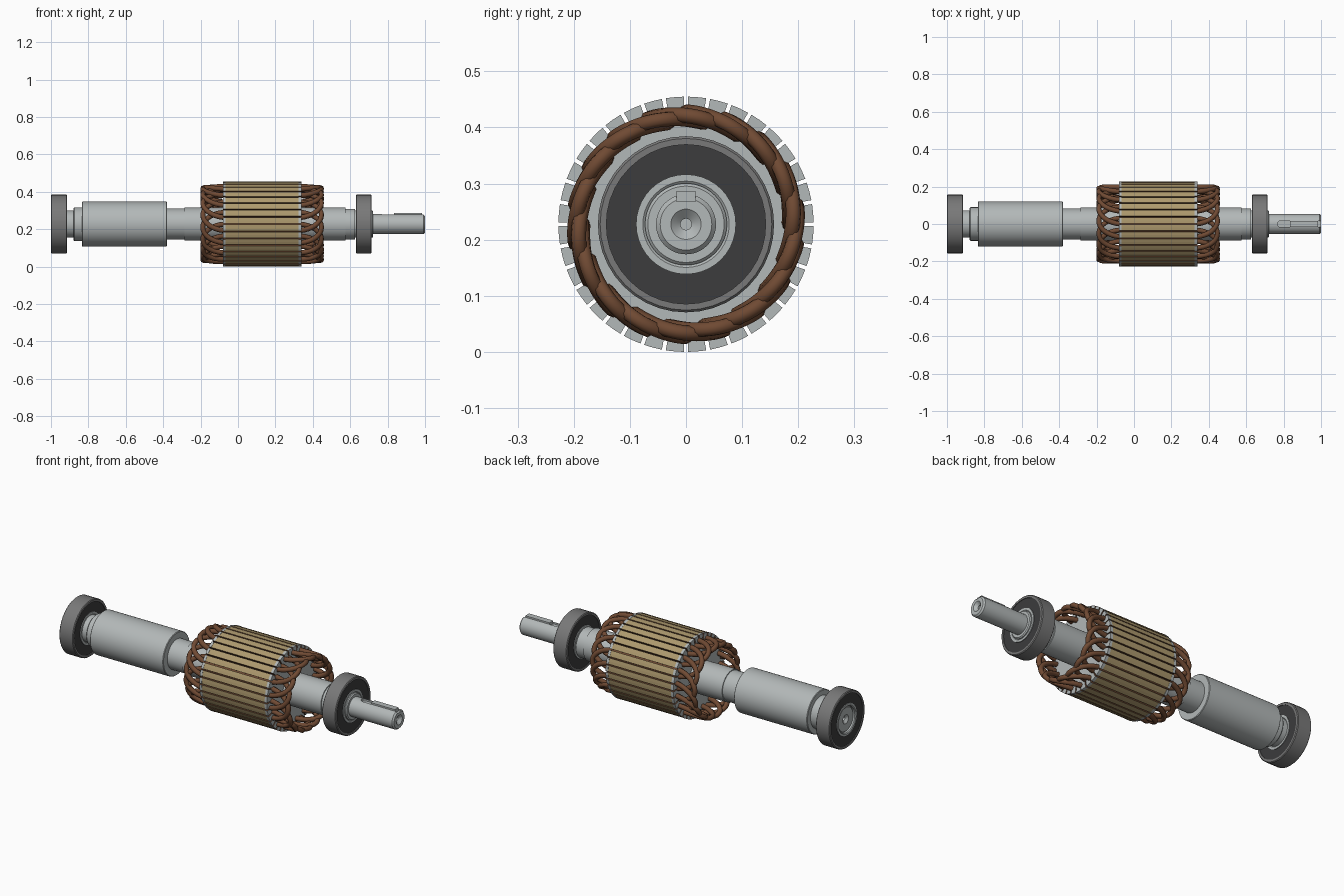
import bpy, bmesh, math
from math import sin, cos, pi, radians

if "Cube" in bpy.data.objects:
    bpy.data.objects.remove(bpy.data.objects["Cube"])

ZC = 0.2275  # height of the shaft axis


def material(name, rgb):
    m = bpy.data.materials.new(name)
    m.diffuse_color = (*rgb, 1)
    m.use_nodes = True
    m.node_tree.nodes["Principled BSDF"].inputs["Base Color"].default_value = m.diffuse_color
    return m


STEEL = material("light steel", (0.45, 0.48, 0.48))
RING = material("bearing grey", (0.19, 0.19, 0.19))
SEAL = material("black seal", (0.045, 0.045, 0.047))
TAN = material("tan lamination", (0.42, 0.32, 0.155))
COPPER = material("brown copper", (0.16, 0.068, 0.033))


def finish(name, bm, mats, smooth=None):
    bmesh.ops.recalc_face_normals(bm, faces=bm.faces)
    me = bpy.data.meshes.new(name)
    bm.to_mesh(me)
    bm.free()
    ob = bpy.data.objects.new(name, me)
    bpy.context.collection.objects.link(ob)
    for m in mats:
        me.materials.append(m)
    if smooth:
        activate(ob)
        bpy.ops.object.shade_smooth_by_angle(angle=radians(smooth))
    return ob


def activate(ob):
    bpy.ops.object.select_all(action='DESELECT')
    ob.select_set(True)
    bpy.context.view_layer.objects.active = ob


def lathe(name, profile, mat, n=48, closed=False):
    """Turn (x, radius) points around the shaft axis."""
    bm = bmesh.new()
    rings = []
    for x, r in profile:
        if r == 0:
            rings.append([bm.verts.new((x, 0, ZC))] * n)
        else:
            rings.append([bm.verts.new((x, r * sin(2 * pi * i / n), ZC + r * cos(2 * pi * i / n)))
                          for i in range(n)])
    pairs = list(zip(rings, rings[1:]))
    if closed:
        pairs.append((rings[-1], rings[0]))
    for a, b in pairs:
        for i in range(n):
            j = (i + 1) % n
            vs = list(dict.fromkeys((a[i], a[j], b[j], b[i])))
            bm.faces.new(vs)
    return finish(name, bm, [mat], 32)


def extrude(bm, pts, axis_vec):
    """Extrude a closed outline; returns (side faces, cap faces)."""
    lo = [bm.verts.new(p) for p in pts]
    hi = [bm.verts.new([c + d for c, d in zip(p, axis_vec)]) for p in pts]
    n = len(pts)
    sides = [bm.faces.new((lo[i], lo[(i + 1) % n], hi[(i + 1) % n], hi[i])) for i in range(n)]
    return sides, [bm.faces.new(lo), bm.faces.new(hi)]


# stepped shaft with centre-drilled ends
shaft = lathe("shaft", [
    (-0.95, 0), (-0.95, 0.01), (-0.978, 0.01), (-0.99, 0.025), (-0.99, 0.066), (-0.983, 0.073),
    (-0.88, 0.073), (-0.88, 0.085), (-0.875, 0.09), (-0.835, 0.09),
    (-0.835, 0.117), (-0.832, 0.12), (-0.383, 0.12), (-0.38, 0.117), (-0.38, 0.083),
    (-0.285, 0.083), (-0.285, 0.088), (0.575, 0.088), (0.575, 0.082), (0.625, 0.082),
    (0.625, 0.073), (0.718, 0.073), (0.723, 0.068), (0.723, 0.0535), (0.992, 0.0535),
    (1.0, 0.046), (1.0, 0.027), (0.985, 0.01), (0.955, 0.01), (0.955, 0)], STEEL)

# keyway cut, open at the shaft end, rounded at the inner end
bm = bmesh.new()
arc = [(0.784 - 0.017 * sin(pi * i / 8), 0.017 * cos(pi * i / 8), ZC + 0.041) for i in range(9)]
extrude(bm, arc + [(1.02, -0.017, ZC + 0.041), (1.02, 0.017, ZC + 0.041)], (0, 0, 0.05))
cutter = finish("keyway_cutter", bm, [STEEL])
cutter.hide_render = True
mod = shaft.modifiers.new("keyway", 'BOOLEAN')
mod.operation = 'DIFFERENCE'
mod.solver = 'EXACT'
mod.object = cutter
activate(shaft)
bpy.ops.object.modifier_apply(modifier=mod.name)
bpy.data.objects.remove(cutter)

# key seated in the keyway
bm = bmesh.new()
extrude(bm, [(x, y, ZC + 0.041) for x, y in
             ((0.835, -0.0165), (0.985, -0.0165), (0.985, 0.0165), (0.835, 0.0165))], (0, 0, 0.018))
finish("shaft_key", bm, [STEEL])

# sealed bearings
for side, x0, x1 in (("left", -1.0, -0.913), ("right", 0.63, 0.715)):
    c = 0.004
    lathe(side + "_bearing_outer_ring", [
        (x0, 0.142), (x0, 0.157 - c), (x0 + c, 0.157), (x1 - c, 0.157), (x1, 0.157 - c), (x1, 0.142)],
        RING, 40, True)
    lathe(side + "_bearing_seal", [
        (x0 + c, 0.088), (x0 + c, 0.143), (x1 - c, 0.143), (x1 - c, 0.088)], SEAL, 40, True)
    lathe(side + "_bearing_inner_ring", [
        (x0, 0.077), (x0, 0.089), (x1, 0.089), (x1, 0.077), (x1 - c, 0.072), (x0 + c, 0.072)],
        STEEL, 40, True)

# slotted core: tan stack between two thin steel end plates
SLOTS, HALF = 36, 0.0035


def slotted_disc(name, x0, x1, r, outer_mat):
    bm = bmesh.new()
    pts = []
    for k in range(SLOTS):
        a, step = 2 * pi * k / SLOTS, 2 * pi / SLOTS
        d, db = HALF / r, HALF / 0.19
        for rad, ang in ((r, a + d), (r, a + step / 2), (r, a + step - d),
                         (0.19, a + step - db), (0.19, a + step + db)):
            pts.append((x0, rad * sin(ang), ZC + rad * cos(ang)))
    sides, caps = extrude(bm, pts, (x1 - x0, 0, 0))
    for i, f in enumerate(sides):
        f.material_index = 0 if i % 5 < 2 else 1   # tooth faces / slot walls
    for f in caps:
        f.material_index = 2
    finish(name, bm, [outer_mat, COPPER, STEEL])


slotted_disc("core_stack", -0.066, 0.324, 0.2265, TAN)
slotted_disc("left_end_plate", -0.081, -0.066, 0.2275, STEEL)
slotted_disc("right_end_plate", 0.324, 0.339, 0.2275, STEEL)

# end windings: loops that leave one slot high and return low five slots on
for side, x0, s in (("left", -0.073, -1), ("right", 0.331, 1)):
    cu = bpy.data.curves.new(side + "_end_winding", 'CURVE')
    cu.dimensions = '3D'
    cu.bevel_depth = 0.0135
    cu.bevel_resolution = 2
    N = 24
    for k in range(SLOTS // 2):
        sp = cu.splines.new('POLY')
        sp.points.add(N)
        for i in range(N + 1):
            t = i / N
            u = (1 - cos(pi * t)) / 2 * 0.5 + t * 0.5
            ang = radians(20 * k + 50 * u)
            r = 0.2 - 0.016 * (3 * t * t - 2 * t ** 3)
            x = x0 + s * 0.115 * max(0, sin(pi * t)) ** 0.75
            sp.points[i].co = (x, r * sin(ang), ZC + r * cos(ang), 1)
    cu.materials.append(COPPER)
    ob = bpy.data.objects.new(side + "_end_winding", cu)
    bpy.context.collection.objects.link(ob)
    activate(ob)
    bpy.ops.object.convert(target='MESH')
    bpy.ops.object.shade_smooth_by_angle(angle=radians(60))
